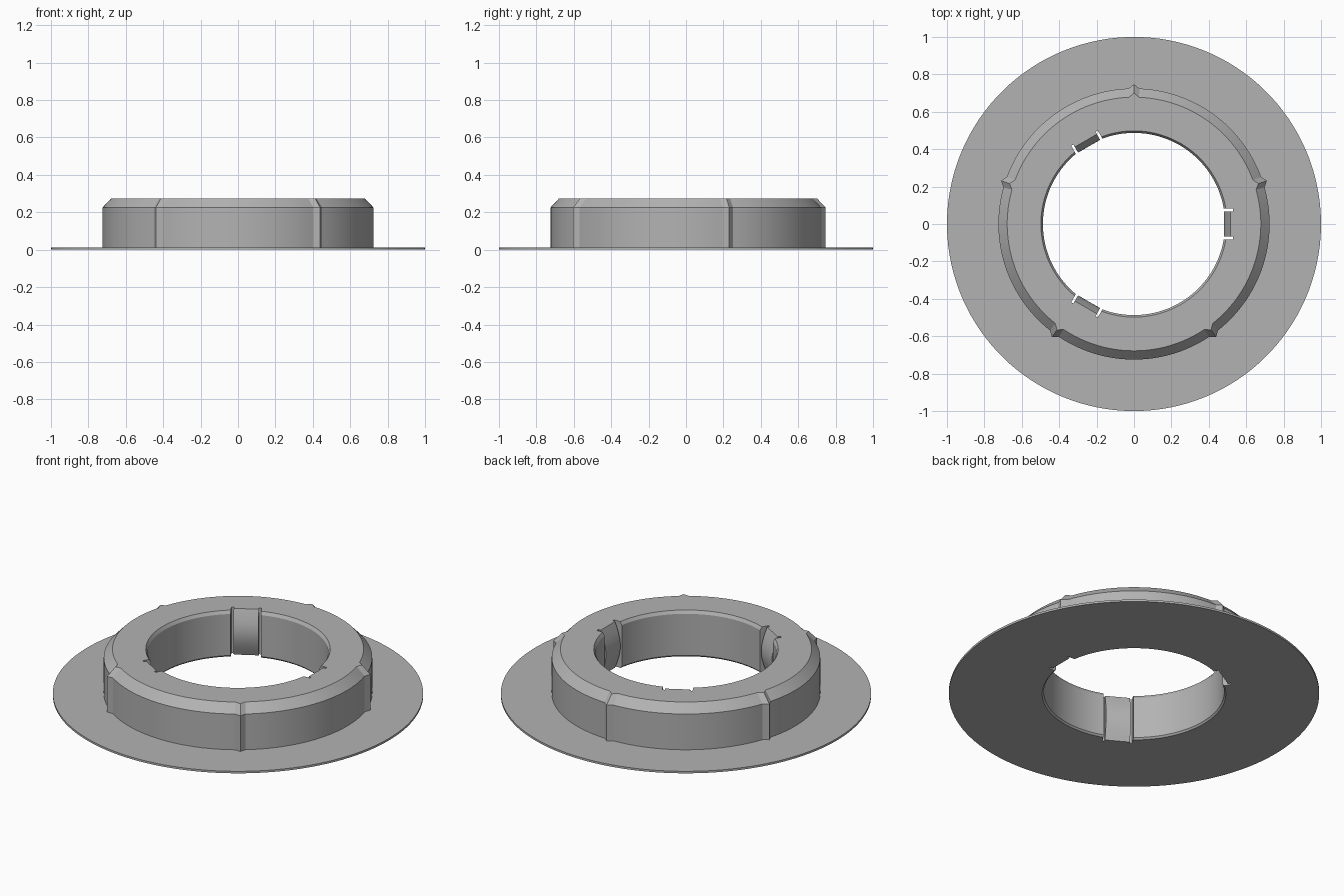
import bpy
import bmesh
from math import radians, cos, sin, pi
from mathutils import Matrix

cube = bpy.data.objects.get("Cube")
if cube:
    bpy.data.objects.remove(cube)

HEIGHT = 0.275
RIDGE = 0.022        # how far the outer ridges stand out
RIDGE_HALF = 2.3     # half width of a ridge in degrees
SLOT_DEPTH = 0.53    # radius reached by the slots

grey = bpy.data.materials.new("plain grey")
grey.use_nodes = True
colour = (0.45, 0.45, 0.45, 1)
grey.diffuse_color = colour
grey.node_tree.nodes["Principled BSDF"].inputs["Base Color"].default_value = colour


def make_object(name, bm):
    bmesh.ops.recalc_face_normals(bm, faces=bm.faces)
    mesh = bpy.data.meshes.new(name)
    bm.to_mesh(mesh)
    bm.free()
    mesh.materials.append(grey)
    obj = bpy.data.objects.new(name, mesh)
    bpy.context.collection.objects.link(obj)
    return obj


def smooth(obj):
    bpy.ops.object.select_all(action="DESELECT")
    obj.select_set(True)
    bpy.context.view_layer.objects.active = obj
    bpy.ops.object.shade_smooth_by_angle(angle=radians(20))


# Angles round the ring: five ridges with even steps between them
angles = []
steps = 24
for k in range(5):
    start = 90 + 72 * k
    angles.append((start, 1))
    span = 72 - 2 * RIDGE_HALF
    angles += [(start + RIDGE_HALF + span * i / steps, 0) for i in range(steps + 1)]

# Closed ring profile: radius, height, carries ridge
profile = [
    (0.496, 0, 0), (1.0, 0, 0), (1.0, 0.012, 0), (0.725, 0.012, 1),
    (0.725, 0.225, 1), (0.678, HEIGHT, 1), (0.498, HEIGHT, 0),
    (0.487, HEIGHT - 0.018, 0), (0.487, 0.01, 0),
]
bm = bmesh.new()
rings = []
for a, peak in angles:
    t = radians(a)
    ring = []
    for r, z, ridged in profile:
        rad = r + RIDGE * peak * ridged
        ring.append(bm.verts.new((rad * cos(t), rad * sin(t), z)))
    rings.append(ring)
for i, ring in enumerate(rings):
    following = rings[(i + 1) % len(rings)]
    for j in range(len(profile)):
        k = (j + 1) % len(profile)
        bm.faces.new((ring[j], following[j], following[k], ring[k]))
flanged_ring = make_object("flanged_ring", bm)

# Pockets for the three clips, cut through the full height
bm = bmesh.new()
for k in range(3):
    place = (Matrix.Rotation(radians(120 * k), 4, "Z")
             @ Matrix.Translation((SLOT_DEPTH - 0.06, 0, HEIGHT / 2))
             @ Matrix.Diagonal((0.12, 0.164, 0.5, 1)))
    bmesh.ops.create_cube(bm, size=1, matrix=place)
cutter = make_object("pocket_cutter", bm)
cutter.hide_render = True
cut = flanged_ring.modifiers.new("pockets", "BOOLEAN")
cut.operation = "DIFFERENCE"
cut.solver = "EXACT"
cut.object = cutter
bpy.context.view_layer.objects.active = flanged_ring
bpy.ops.object.modifier_apply(modifier=cut.name)
bpy.data.objects.remove(cutter)
smooth(flanged_ring)

# Clips: bowed inner face, narrow slits left at both sides
for k in range(3):
    bm = bmesh.new()
    outline = [(SLOT_DEPTH + 0.001, HEIGHT), (SLOT_DEPTH + 0.001, 0)]
    for i in range(17):
        u = i / 16
        outline.append((0.515 - 0.035 * sin(pi * u), HEIGHT * u))
    face = bm.faces.new([bm.verts.new((x, -0.068, z)) for x, z in outline])
    grown = bmesh.ops.extrude_face_region(bm, geom=[face])
    moved = [g for g in grown["geom"] if isinstance(g, bmesh.types.BMVert)]
    bmesh.ops.translate(bm, verts=moved, vec=(0, 0.136, 0))
    bmesh.ops.rotate(bm, verts=bm.verts, matrix=Matrix.Rotation(radians(120 * k), 3, "Z"))
    smooth(make_object(f"spring_clip_{k + 1}", bm))
